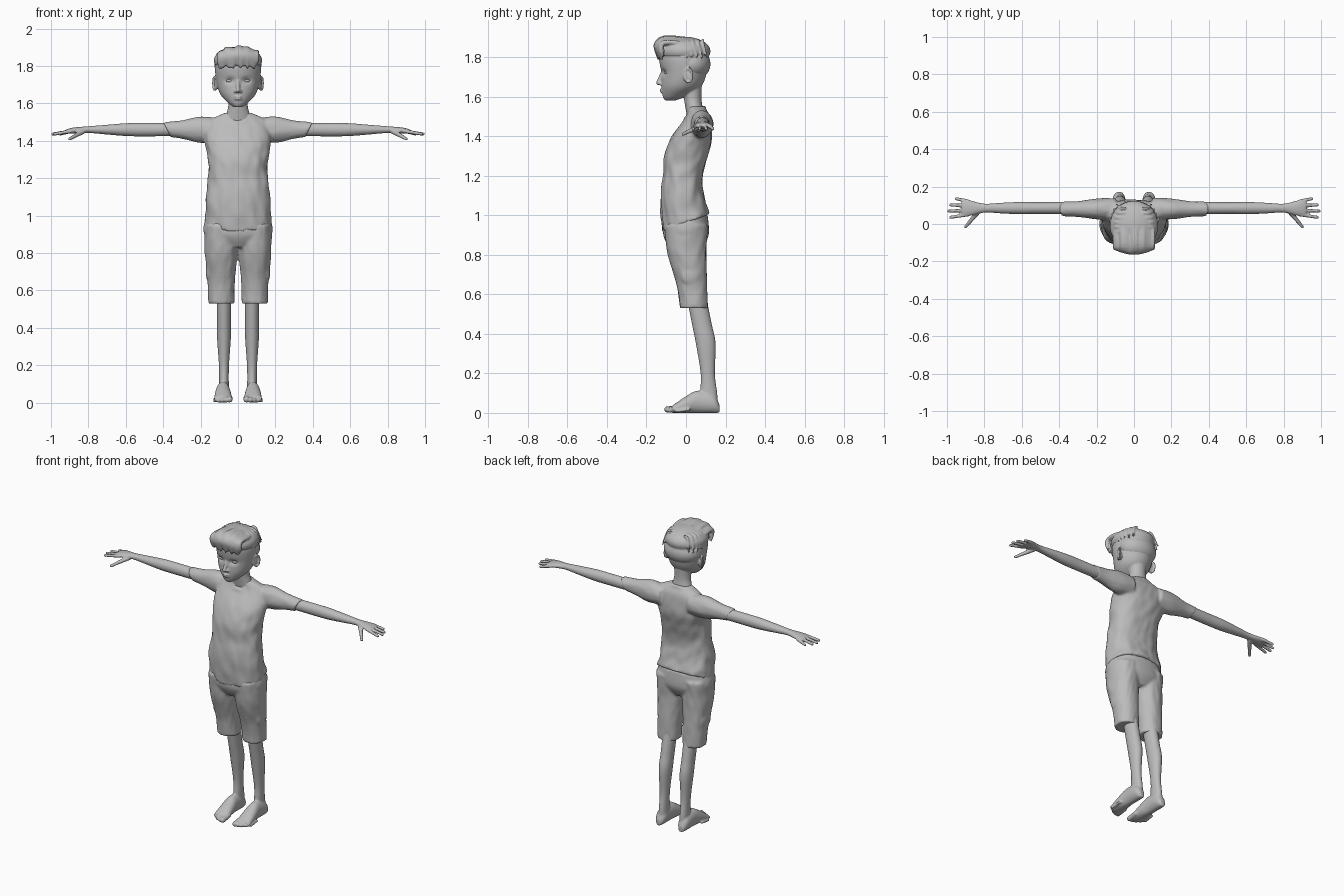
import bpy, bmesh, random
from math import cos, sin, pi, tau, exp, copysign
from mathutils import Vector, Matrix, noise

random.seed(4)
cube = bpy.data.objects.get("Cube")
if cube:
    bpy.data.objects.remove(cube)

grey = bpy.data.materials.new("plain grey")
grey.use_nodes = True
colour = (0.5, 0.5, 0.5, 1)
grey.diffuse_color = colour
grey.node_tree.nodes["Principled BSDF"].inputs["Base Color"].default_value = colour


def spline(points, steps):
    """Smooth resampling of a list of tuples."""
    knots = [Vector(point) for point in points]
    knots = [knots[0]] + knots + [knots[-1]]
    samples = []
    for before, start, end, after in zip(knots, knots[1:], knots[2:], knots[3:]):
        leaving, arriving = (end - before) / 2, (after - start) / 2
        for step in range(steps):
            t = step / steps
            blend = t * t * (3 - 2 * t)
            samples.append(start.lerp(end, blend) + leaving * t * (1 - t) ** 2
                           - arriving * t * t * (1 - t))
    return samples + [knots[-1]]


def loft(bm, axis, sections, centre=0, side=1, sides=64, square=1, wrinkle=0):
    """Closed skin through ellipses; section = position, second centre, two radii."""
    rings = []
    for along, second_centre, width, depth in spline(sections, 8):
        ring = []
        for corner in range(sides):
            angle = tau * corner / sides
            u = copysign(abs(cos(angle)) ** square, cos(angle))
            v = copysign(abs(sin(angle)) ** square, sin(angle))
            fold = 1 + wrinkle * noise.noise(Vector((u * 4 + side, v * 2 + u, along * 14 + u * 2)))
            first = centre + width * u * fold
            second = second_centre + depth * v * fold
            x, y, z = {"x": (along, first, second), "y": (first, along, second),
                       "z": (first, second, along)}[axis]
            ring.append(bm.verts.new((x * side, y, z)))
        rings.append(ring)
    for lower, upper in zip(rings, rings[1:]):
        for corner in range(sides):
            before = corner - 1
            bm.faces.new((lower[before], lower[corner], upper[corner], upper[before]))
    bm.faces.new(rings[0])
    bm.faces.new(rings[-1])


def ball(bm, centre, radii, side=1, detail=3):
    x, y, z = centre
    place = Matrix.Translation((x * side, y, z)) @ Matrix.Diagonal((*radii, 1))
    bmesh.ops.create_icosphere(bm, subdivisions=detail, radius=1, matrix=place)


def strand(bm, points, side=1, steps=8):
    """Row of overlapping balls; point = x, y, z, radius."""
    for x, y, z, radius in spline(points, steps):
        ball(bm, (x, y, z), (radius, radius, radius), side, detail=2)


def finish(name, bm, voxel):
    """Fuse the overlapping volumes into one smooth surface."""
    bmesh.ops.recalc_face_normals(bm, faces=bm.faces[:])
    mesh = bpy.data.meshes.new(name)
    bm.to_mesh(mesh)
    bm.free()
    mesh.materials.append(grey)
    part = bpy.data.objects.new(name, mesh)
    bpy.context.collection.objects.link(part)
    fuse = part.modifiers.new("fuse", "REMESH")
    fuse.mode = "VOXEL"
    fuse.voxel_size = voxel
    fuse.use_smooth_shade = True
    soften = part.modifiers.new("soften", "SMOOTH")
    soften.iterations = 2


# Shared positions of the limbs
arm_height, arm_back = 1.46, .085
leg_out, shorts_out = .075, .09
sleeve_start, sleeve_end = .3, .38
hem_top, hem_slope = 1.15, 2

# Shirt body, with a hem that dips at the front
bm = bmesh.new()
loft(bm, "z", [(.96, 0, .18, .12), (1.1, -.02, .17, .11), (1.2, -.015, .16, .1), (1.3, 0, .16, .11),
               (1.4, .03, .175, .1), (1.5, .06, .16, .06), (1.55, .05, .07, .04)],
     square=.88, wrinkle=.06)
for vert in bm.verts:
    vert.co.z += hem_slope * vert.co.y * max(0, hem_top - vert.co.z)
# Short sleeves, cut at a slant
for side in (1, -1):
    loft(bm, "x", [(.1, arm_height, .06, .06), (.2, arm_height, .055, .07),
                   (sleeve_start, arm_height, .042, .049), (sleeve_end, arm_height, .04, .04)],
         centre=arm_back - .005, side=side, wrinkle=.05)
for vert in bm.verts:
    slant = max(0, abs(vert.co.x) - sleeve_start) / (sleeve_end - sleeve_start)
    vert.co.x += copysign(slant, vert.co.x) * (vert.co.z - arm_height) / 2
# Collar rim, higher at the back
collar = []
for step in range(17):
    angle = step * pi / 8
    collar.append((.08 * cos(angle), .045 + .05 * sin(angle), 1.52 + .03 * sin(angle), .007))
strand(bm, collar, steps=4)
finish("shirt", bm, voxel=.009)

# Shorts: hips, two legs and side pockets
bm = bmesh.new()
loft(bm, "z", [(.83, 0, .07, .08), (.9, 0, .18, .115), (1, 0, .17, .11)], square=.9)
for side in (1, -1):
    loft(bm, "z", [(.53, .04, .07, .07), (.65, .03, .073, .077), (.8, .005, .087, .097),
                   (.95, 0, .09, .11)],
         centre=shorts_out, side=side, square=.92, wrinkle=.05)
    ball(bm, (.16, .02, .7), (.012, .045, .05), side)
finish("shorts", bm, voxel=.009)

for side, label in ((1, "left"), (-1, "right")):
    # Arm and palm
    bm = bmesh.new()
    loft(bm, "x", [(sleeve_start, arm_height, .034, .034), (.5, arm_height, .032, .036),
                   (.6, arm_height, .033, .034), (.7, arm_height, .029, .026),
                   (.8, arm_height, .024, .018), (.88, arm_height - .005, .042, .016),
                   (.92, arm_height - .01, .043, .011)],
         centre=arm_back, side=side)
    # Four fanned fingers and the thumb
    for finger in range(4):
        root = .05 + .024 * finger
        tip = .036 + .033 * finger
        reach = .99 - .01 * (finger - 1) ** 2
        strand(bm, [(.89, root, arm_height - .008, .011), (reach, tip, arm_height - .023, .009)],
               side, steps=16)
    strand(bm, [(.83, .07, arm_height - .01, .015), (.9, -.015, arm_height - .05, .009)],
           side, steps=16)
    finish(label + "_arm", bm, voxel=.005)

    # Leg
    bm = bmesh.new()
    loft(bm, "z", [(.04, .12, .03, .04), (.1, .115, .026, .043), (.2, .11, .027, .036),
                   (.35, .1, .037, .05), (.45, .08, .037, .05), (.6, .05, .04, .05)],
         centre=leg_out, side=side)
    # Foot, resting on the ground from heel to ball
    sole = [(.17, .016, .02), (.14, .033, .045), (.06, .037, .056), (0, .044, .042), (-.07, .048, .018)]
    loft(bm, "y", [(along, height, width, height) for along, width, height in sole],
         centre=leg_out + .005, side=side)
    # Toes, shrinking towards the outside
    for toe in range(5):
        out = .045 + .02 * toe
        size = .017 - .002 * toe
        tip = .003 * toe ** 2 - .094
        strand(bm, [(out, tip + .06, size + .008, size), (out, tip, size, size)], side)
    finish(label + "_leg", bm, voxel=.006)

    # Eyeball
    bm = bmesh.new()
    ball(bm, (.045, -.094, 1.722), (.021, .016, .012), side)
    finish(label + "_eye", bm, voxel=.004)

# Head: skull and jaw, with hollowed eye sockets
bm = bmesh.new()
loft(bm, "z", [(1.58, -.08, .02, .025), (1.6, -.06, .05, .057), (1.65, -.025, .095, .1),
               (1.72, -.01, .116, .115), (1.8, -.01, .122, .126), (1.86, -.01, .1, .105),
               (1.89, -.01, .05, .05)], sides=96)
for vert in bm.verts:
    if vert.co.y < 0:
        across = (abs(vert.co.x) - .043) / .024
        upward = (vert.co.z - 1.722) / .015
        vert.co.y += .015 * exp(-across ** 2 - upward ** 2)
# Neck
loft(bm, "z", [(1.5, .05, .08, .045), (1.58, .035, .053, .044), (1.66, .03, .055, .05)])
# Nose and lips
strand(bm, [(0, -.115, 1.73, .01), (0, -.14, 1.67, .012)])
for height in (1.635, 1.624):
    ball(bm, (0, -.124, height), (.021, .009, .005))
for side in (1, -1):
    ball(bm, (.012, -.128, 1.665), (.01, .012, .008), side)
    # Ear: shallow bowl with a curled rim that flares backwards
    ball(bm, (.116, .012, 1.705), (.011, .018, .032), side)
    rim = []
    for step in range(9):
        turn = step * pi / 4
        rim.append((.125 + .009 * cos(turn), .012 + .02 * cos(turn), 1.707 + .035 * sin(turn), .006))
    strand(bm, rim, side)
finish("head", bm, voxel=.005)

# Hair: cropped back and a fuller cap
bm = bmesh.new()
ball(bm, (0, .028, 1.765), (.122, .096, .085), detail=4)
ball(bm, (0, -.01, 1.83), (.129, .134, .073), detail=4)
# Locks swept from the crown over the brow
for lock in range(-8, 9):
    x = lock / 80
    drop = 2.6 * x * x
    top = 1.89 - drop + random.uniform(-.006, .008)
    end = 1.8 + random.uniform(-.012, .012)
    strand(bm, [(x / 2, .075, 1.87 - drop, .009), (x, -.03, top, .011), (x, -.115, top, .013),
                (x, drop - .152, 1.86 - drop, .013), (x, drop - .142, end, .006)])
# Locks combed down each side, and sideburns
for side in (1, -1):
    for lock in range(8):
        y = lock / 40 - .09
        inset = 4 * y * y
        end = 1.8 + random.uniform(-.008, .008)
        strand(bm, [(.05, y, 1.885, .008), (.1 - inset, y, 1.87, .009), (.123 - inset, y + .02, end, .006)],
               side)
    ball(bm, (.113, -.012, 1.765), (.009, .016, .04), side)
finish("hair", bm, voxel=.006)
